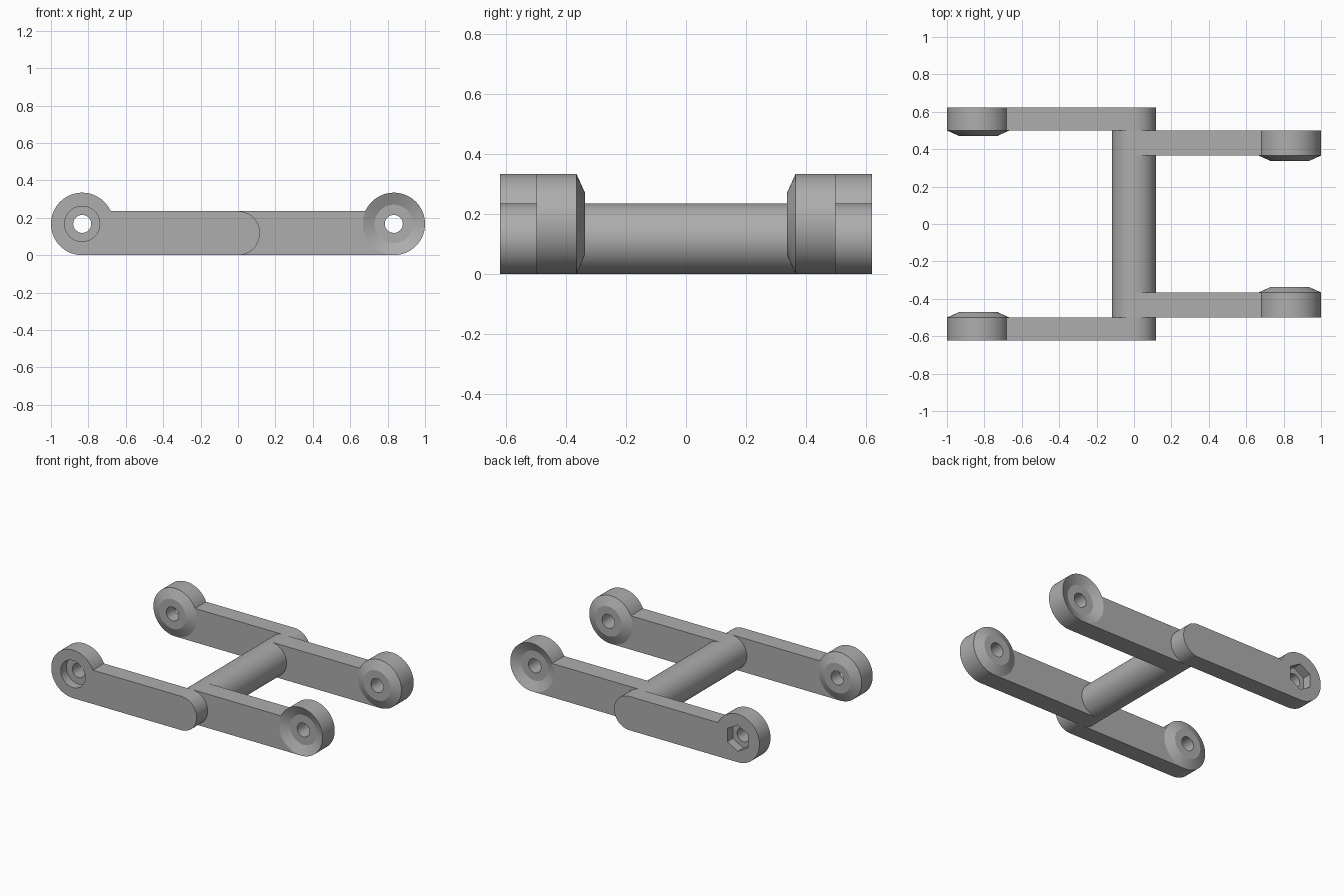
import bpy, bmesh, math

if "Cube" in bpy.data.objects:
    bpy.data.objects.remove(bpy.data.objects["Cube"])

R, HX = 0.167, 0.833            # boss radius, hinge distance from the middle
RR = 0.1175                     # rod radius, half the arm height
Y_OUT, Y_MID, Y_IN = 0.622, 0.5, 0.366
CONE_H, CONE_R = 0.029, 0.103
BORE_R = 0.048

grey = bpy.data.materials.new("grey plastic")
grey.diffuse_color = (0.42, 0.42, 0.42, 1)
grey.use_nodes = True
grey.node_tree.nodes["Principled BSDF"].inputs["Base Color"].default_value = grey.diffuse_color


def make_object(name, bm):
    bmesh.ops.recalc_face_normals(bm, faces=bm.faces[:])
    me = bpy.data.meshes.new(name)
    bm.to_mesh(me)
    bm.free()
    ob = bpy.data.objects.new(name, me)
    bpy.context.collection.objects.link(ob)
    me.materials.append(grey)
    return ob


def arc(cx, cz, r, a0, a1, n):
    return [(cx + r * math.cos(a0 + (a1 - a0) * i / n),
             cz + r * math.sin(a0 + (a1 - a0) * i / n)) for i in range(n + 1)]


def extrude(name, outline, y0, y1):
    """Prism of an xz outline between two y values."""
    bm = bmesh.new()
    face = bm.faces.new([bm.verts.new((x, y0, z)) for x, z in outline])
    new = bmesh.ops.extrude_face_region(bm, geom=[face])["geom"]
    bmesh.ops.translate(bm, vec=(0, y1 - y0, 0),
                        verts=[v for v in new if isinstance(v, bmesh.types.BMVert)])
    return make_object(name, bm)


def lathe(name, x, z, profile, n=64):
    """Closed solid turned about a y axis; profile holds (radius, y) pairs."""
    bm = bmesh.new()
    rings = [[bm.verts.new((x + r * math.sin(2 * math.pi * i / n), y,
                            z + r * math.cos(2 * math.pi * i / n))) for i in range(n)]
             for r, y in profile]
    for a, b in zip(rings, rings[1:]):
        for i in range(n):
            j = (i + 1) % n
            bm.faces.new((a[i], a[j], b[j], b[i]))
    bm.faces.new(rings[0])
    bm.faces.new(rings[-1])
    return make_object(name, bm)


def combine(ob, tool, operation):
    mod = ob.modifiers.new("cut", 'BOOLEAN')
    mod.operation, mod.solver, mod.object = operation, 'EXACT', tool
    bpy.context.view_layer.objects.active = ob
    bpy.ops.object.modifier_apply(modifier=mod.name)
    bpy.data.objects.remove(tool)


def smooth(ob):
    bpy.ops.object.select_all(action='DESELECT')
    ob.select_set(True)
    bpy.context.view_layer.objects.active = ob
    bpy.ops.object.shade_smooth_by_angle(angle=math.radians(20))


def arm_outline(side, rounded):
    """Bar running from the middle to a round boss on the given x side."""
    top = math.asin((2 * RR - R) / R)
    pts = arc(HX, R, R, -math.pi / 2, math.pi - top, 56)
    if rounded:
        pts += arc(0, RR, RR, math.pi / 2, 1.5 * math.pi, 32)
    else:
        pts += [(0, 2 * RR), (0, 0)]
    return [(side * x, z) for x, z in pts]


def arm(name, side, s, y_outer, y_inner, rounded):
    ob = extrude(name, arm_outline(side, rounded), s * y_outer, s * y_inner)
    x = side * HX
    # tapered washer on the inner face
    combine(ob, lathe("cone", x, R, [(0.1, s * (y_inner + 0.03)),
                                     (R - 0.0005, s * y_inner),
                                     (CONE_R, s * (y_inner - CONE_H))]), 'UNION')
    # pin hole
    combine(ob, lathe("bore", x, R, [(BORE_R, s * 0.8), (BORE_R, s * 0.2)], 40),
            'DIFFERENCE')
    return ob


for s, place in ((-1, "front"), (1, "back")):
    # outer arm, with a round screw-head pocket in front and a hex nut pocket behind
    outer = arm(place + "_outer_arm", -1, s, Y_OUT, Y_MID, True)
    radius, sides = (0.094, 64) if s < 0 else (0.092, 6)
    combine(outer, lathe("pocket", -HX, R, [(radius, s * 0.8),
                                            (radius, s * (Y_OUT - 0.062))], sides),
            'DIFFERENCE')
    smooth(outer)
    # inner arm, with a tapered seat in its outer face
    inner = arm(place + "_inner_arm", 1, s, Y_MID, Y_IN, False)
    slope = (R - 0.001 - CONE_R) / CONE_H
    combine(inner, lathe("seat", HX, R, [(R - 0.001 + slope * 0.03, s * (Y_MID + 0.03)),
                                         (CONE_R, s * (Y_MID - CONE_H))]), 'DIFFERENCE')
    smooth(inner)

# cross rod joining both pairs of arms
smooth(lathe("cross_rod", 0, RR, [(RR, -Y_MID), (RR, Y_MID)], 64))
